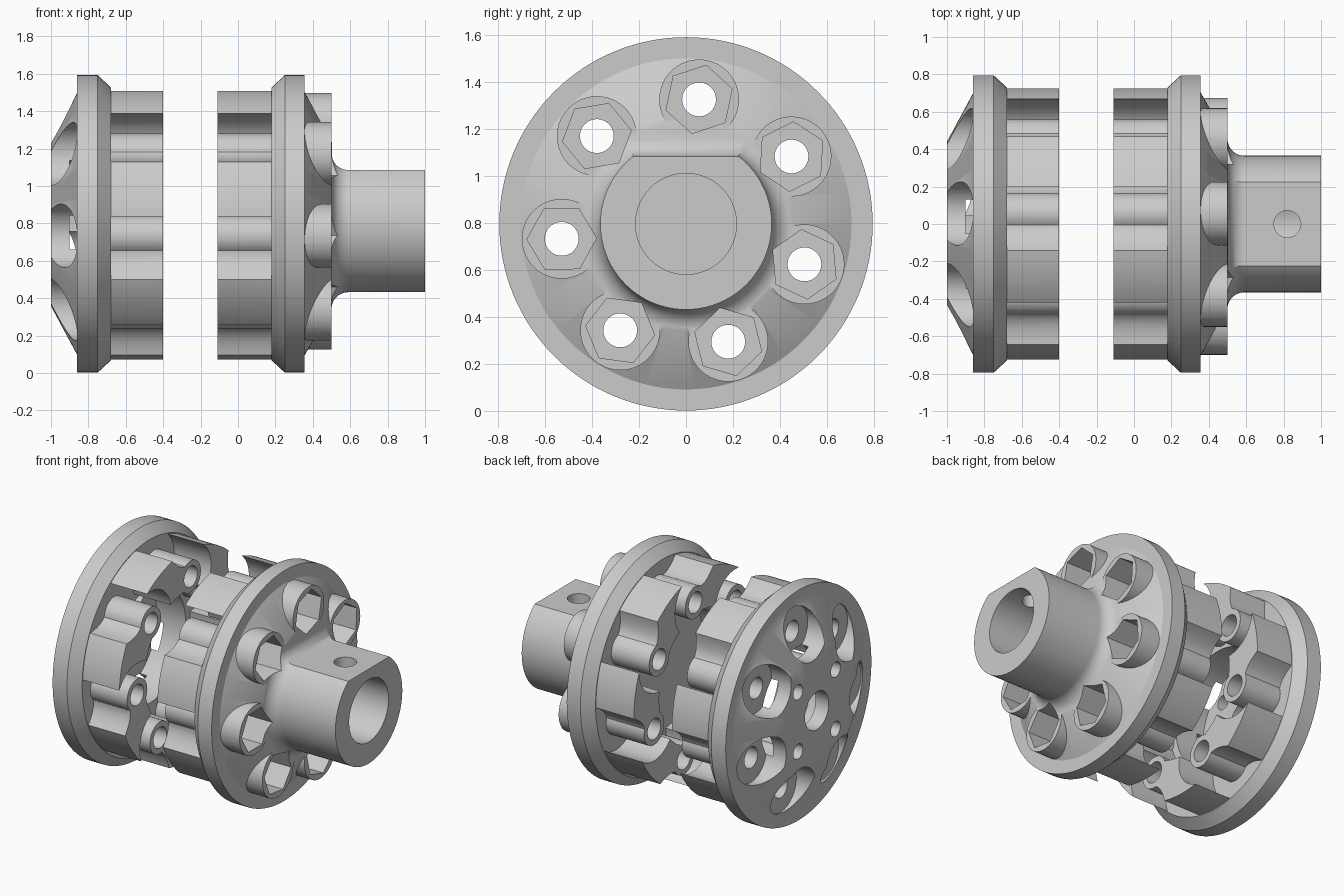
import bpy, bmesh
from math import sin, cos, radians, degrees, pi, atan2, hypot

if "Cube" in bpy.data.objects:
    bpy.data.objects.remove(bpy.data.objects["Cube"])

CZ, N, BOLT_R, START = 0.797, 7, 0.533, 84.0   # axis height, bolt count, circle, first angle
STEP = 360 / N


def finish(name, bm):
    bmesh.ops.recalc_face_normals(bm, faces=bm.faces[:])
    me = bpy.data.meshes.new(name)
    bm.to_mesh(me)
    bm.free()
    ob = bpy.data.objects.new(name, me)
    bpy.context.scene.collection.objects.link(ob)
    ob.location.z = CZ
    return ob


def revolve(name, prof, seg=128):
    """Turn a closed (x, radius) profile about the x axis; points at r=0 become poles."""
    bm = bmesh.new()
    rings = []
    for x, r in prof:
        if r == 0:
            rings.append([bm.verts.new((x, 0, 0))] * seg)
        else:
            rings.append([bm.verts.new((x, r * cos(2 * pi * k / seg), r * sin(2 * pi * k / seg)))
                          for k in range(seg)])
    for i, a in enumerate(rings):
        b = rings[(i + 1) % len(rings)]
        for k in range(seg):
            n = (k + 1) % seg
            face = list(dict.fromkeys((a[k], a[n], b[n], b[k])))
            if len(face) > 2:
                bm.faces.new(face)
    return finish(name, bm)


def prism(name, loops, lo, hi, axis=0):
    """Extrude closed 2D outlines along x (0), y (1) or z (2)."""
    bm = bmesh.new()

    def vert(p, h):
        q = list(p)
        q.insert(axis, h)
        return bm.verts.new(q)
    for loop in loops:
        a = [vert(p, lo) for p in loop]
        b = [vert(p, hi) for p in loop]
        bm.faces.new(a)
        bm.faces.new(b[::-1])
        for i in range(len(a)):
            j = (i + 1) % len(a)
            bm.faces.new((a[i], b[i], b[j], a[j]))
    return finish(name, bm)


def boolean(ob, tool, op):
    """Apply a boolean with the first solver that gives a usable result."""
    before = len(ob.data.polygons)
    m = ob.modifiers.new("cut", 'BOOLEAN')
    m.operation, m.object = op, tool
    mesh = None
    for solver in ('MANIFOLD', 'EXACT', 'FLOAT'):
        try:
            m.solver = solver
        except TypeError:
            continue
        bpy.context.view_layer.update()
        dg = bpy.context.evaluated_depsgraph_get()
        res = bpy.data.meshes.new_from_object(ob.evaluated_get(dg))
        if len(res.polygons) > before // 2 and len(res.polygons) != before:
            mesh = res
            break
    ob.modifiers.clear()
    if mesh:
        ob.data = mesh
    bpy.data.objects.remove(tool, do_unlink=True)


def arc(cx, cy, r, a0, a1, n):
    return [(cx + r * cos(radians(a0 + (a1 - a0) * i / n)),
             cy + r * sin(radians(a0 + (a1 - a0) * i / n))) for i in range(n + 1)]


def polar(r, deg):
    return r * cos(radians(deg)), r * sin(radians(deg))


def ring(loop):
    """Repeat an outline drawn around bolt angle 0 at all seven bolt positions."""
    out = []
    for k in range(N):
        t = radians(START + STEP * k)
        out.append([(x * cos(t) - y * sin(t), x * sin(t) + y * cos(t)) for x, y in loop])
    return out


def circles(r, n=40):
    return ring(arc(BOLT_R, 0, r, 0, 360, n)[:-1])


def claw():
    """Bolt post, concave web, outer arc, hooked tip, inner arc."""
    p0, p1, p2 = (BOLT_R + 0.085, 0.07), (0.615, 0.135), polar(0.725, 17.3)
    web = [tuple((1 - t) ** 2 * a + 2 * t * (1 - t) * b + t * t * c for a, b, c in zip(p0, p1, p2))
           for t in [i / 10 for i in range(10)]]
    outer = arc(0, 0, 0.725, 17.3, 41.4, 12)
    nx, ny = polar(BOLT_R, STEP)
    tip, end = outer[-1], polar(0.45, 27.4)
    hook = arc(nx, ny, 0.22, degrees(atan2(tip[1] - ny, tip[0] - nx)),
               degrees(atan2(end[1] - ny, end[0] - nx)), 14)[1:]
    inner = arc(0, 0, 0.45, 26, 10, 6)
    post = arc(BOLT_R, 0, 0.11, 140, 392, 30)
    return web + outer + hook + inner + post


# Drive half: flange, cone, filleted hub with blind bore
fillet = arc(0.59, 0.455, 0.09, 180, 270, 10)
drive = revolve("drive_half", [(0.18, 0), (0.18, 0.73), (0.25, 0.795), (0.355, 0.795), (0.355, 0.705)]
                + fillet + [(1, 0.365), (1, 0.215), (0.38, 0.215), (0.38, 0)])

# Nut bosses: star outline with rounded valleys
vx, vy = polar(0.45, STEP / 2)
ta = degrees(atan2(vy, vx - BOLT_R))
rho = hypot(vx - BOLT_R, vy) - 0.17
lobe = arc(BOLT_R, 0, 0.17, -ta, ta, 36)
valley = arc(vx, vy, rho, ta + 180, STEP - ta + 180, 10)[1:-1]
star = [p for part in ring(lobe + valley) for p in part]
boolean(drive, prism("boss_tool", [star], 0.3, 0.501), 'UNION')

# Hub flat with its fillet, running across y
side = [(0.502, 0.6)] + [(max(x, 0.503), z) for x, z in arc(0.59, 0.378, 0.09, 190, 270, 9)]
side += [(1.1, 0.288), (1.1, 0.6)]
boolean(drive, prism("flat_tool", [side], -0.5, 0.5, axis=1), 'DIFFERENCE')

# Set screw hole through the flat
boolean(drive, prism("screw_tool", [arc(0.82, 0, 0.072, 0, 360, 40)[:-1]], 0.1, 0.5, axis=2), 'DIFFERENCE')

# Hex nut pockets
hexagon = arc(BOLT_R, 0, 0.148, -6, 354, 6)[:-1]
boolean(drive, prism("hex_tool", ring(hexagon), 0.29, 0.65), 'DIFFERENCE')

# End half: flange, domed face, inner recess and centre hole
end_half = revolve("end_half", [(-1, 0.13), (-1, 0.44), (-0.86, 0.70), (-0.86, 0.795), (-0.75, 0.795),
                                (-0.68, 0.73), (-0.68, 0.40), (-0.90, 0.40), (-0.90, 0.13)])
boolean(end_half, prism("counterbore_tool", circles(0.17, 56), -1.1, -0.85), 'DIFFERENCE')
small = [arc(*polar(0.29, a), 0.052, 0, 360, 28)[:-1] for a in (45, 135, 225, 315)]
boolean(end_half, prism("mount_hole_tool", small, -1.1, -0.8), 'DIFFERENCE')

# Claws and bolt holes on both halves
for ob, x0, x1, h0, h1 in ((drive, -0.11, 0.2, -0.3, 0.7), (end_half, -0.70, -0.40, -1.2, -0.2)):
    boolean(ob, prism("claw_tool", ring(claw()), x0, x1), 'UNION')
    boolean(ob, prism("bolt_tool", circles(0.072), h0, h1), 'DIFFERENCE')
    for o in bpy.context.scene.objects:
        o.select_set(o == ob)
    bpy.context.view_layer.objects.active = ob
    bpy.ops.object.shade_smooth_by_angle(angle=radians(30))
